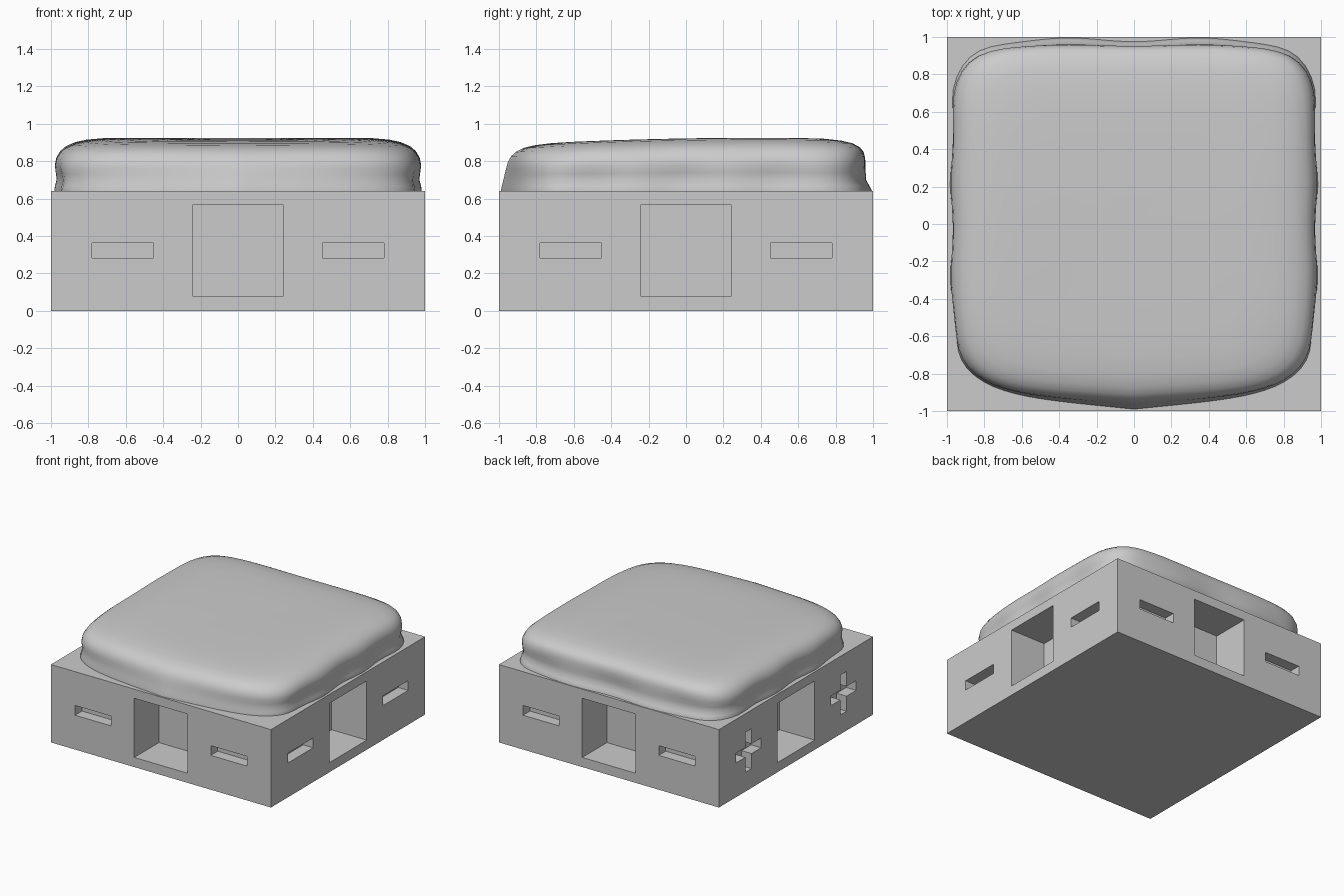
import bpy, bmesh, math
from mathutils import Matrix, Vector

if "Cube" in bpy.data.objects:
    bpy.data.objects.remove(bpy.data.objects["Cube"])

grey = bpy.data.materials.new("plain grey")
grey.diffuse_color = (0.6, 0.6, 0.6, 1)
grey.use_nodes = True
grey.node_tree.nodes["Principled BSDF"].inputs["Base Color"].default_value = grey.diffuse_color


def make_object(name, bm):
    bmesh.ops.recalc_face_normals(bm, faces=bm.faces)
    me = bpy.data.meshes.new(name)
    bm.to_mesh(me)
    bm.free()
    ob = bpy.data.objects.new(name, me)
    bpy.context.scene.collection.objects.link(ob)
    me.materials.append(grey)
    return ob


def rect(cx, cz, hw, hh):
    return [(cx - hw, cz - hh), (cx + hw, cz - hh), (cx + hw, cz + hh), (cx - hw, cz + hh)]


def cross(cx, cz, a, b):
    pts = [(-b, -a), (b, -a), (b, -b), (a, -b), (a, b), (b, b),
           (b, a), (-b, a), (-b, b), (-a, b), (-a, -b), (-b, -b)]
    return [(cx + x, cz + z) for x, z in pts]


def add_prism(bm, outline, depth, turn):
    # outline lies on the front face, pushed inward by depth, then turned to its side
    rot = Matrix.Rotation(turn, 4, 'Z')
    rings = [[bm.verts.new(rot @ Vector((x, y, z))) for x, z in outline]
             for y in (-1.1, -1 + depth)]
    bm.faces.new(rings[0])
    bm.faces.new(rings[1])
    n = len(outline)
    for i in range(n):
        j = (i + 1) % n
        bm.faces.new((rings[0][i], rings[0][j], rings[1][j], rings[1][i]))


# Base block
bm = bmesh.new()
bmesh.ops.create_cube(bm, size=1, matrix=Matrix.Translation((0, 0, 0.32)) @ Matrix.Diagonal((2, 2, 0.64, 1)))
base = make_object("base_block", bm)

# Recesses: door on every side, slots on three sides, crosses on the left side
bm = bmesh.new()
for side in range(4):  # front, right, back, left
    turn = side * math.pi / 2
    add_prism(bm, rect(0, 0.322, 0.243, 0.243), 0.32, turn)
    for s in (-1, 1):
        shape = cross(s * 0.617, 0.322, 0.164, 0.04) if side == 3 else rect(s * 0.617, 0.322, 0.164, 0.04)
        add_prism(bm, shape, 0.09, turn)
cutter = make_object("recess_cutter", bm)
cutter.hide_render = True

mod = base.modifiers.new("recesses", 'BOOLEAN')
mod.operation = 'DIFFERENCE'
mod.solver = 'EXACT'
mod.object = cutter
bpy.context.view_layer.update()
cut = bpy.data.meshes.new_from_object(base.evaluated_get(bpy.context.evaluated_depsgraph_get()))
base.modifiers.clear()
base.data = cut
bpy.data.objects.remove(cutter)

# Soft rounded slab: rings of (height, half width, front reach, back reach, waviness)
LEVELS = [
    (0.60, 0.970, 0.990, 0.985, 1.0), (0.64, 0.972, 0.990, 0.985, 1.0),
    (0.67, 0.968, 0.985, 0.970, 1.0), (0.70, 0.960, 0.978, 0.955, 0.9),
    (0.74, 0.966, 0.970, 0.953, 0.8), (0.78, 0.974, 0.962, 0.955, 0.5),
    (0.82, 0.968, 0.952, 0.955, 0.3), (0.855, 0.948, 0.935, 0.948, 0.2),
    (0.88, 0.920, 0.910, 0.930, 0.1), (0.902, 0.870, 0.870, 0.890, 0),
    (0.915, 0.810, 0.810, 0.830, 0), (0.923, 0.720, 0.720, 0.740, 0),
    (0.925, 0.600, 0.600, 0.620, 0), (0.923, 0.400, 0.400, 0.400, 0),
    (0.921, 0.200, 0.200, 0.200, 0),
]
SEG = 128


def slab_point(angle, level):
    z, hx, front, back, wave = level
    c, s = math.cos(angle), math.sin(angle)
    n = 7 if s > 0 else 5
    r = (abs(c) ** n + abs(s) ** n) ** (-1 / n)
    u, v = c * r, s * r
    x, y = u * hx, v * (back if s > 0 else front)
    # wavy sides and back, shallow point at the front
    x += 0.011 * wave * u * abs(u) ** 3 * math.cos(4 * math.pi * (y - 0.72))
    if v > 0:
        y -= 0.010 * wave * v ** 4 * math.cos(2 * math.pi * x / 0.7)
    else:
        y += (0.05 + 0.05 * wave) * abs(x) * abs(v) ** 4
    # top slopes down toward the front
    if z > 0.64:
        drop = 0.075 * (y - 0.4) ** 2 if y < 0.4 else 0.1 * (y - 0.4) ** 2
        z = 0.64 + (z - 0.64) * (1 - drop)
    return (x, y, z)


bm = bmesh.new()
rings = [[bm.verts.new(slab_point(2 * math.pi * i / SEG, lv)) for i in range(SEG)] for lv in LEVELS]
for a, b in zip(rings, rings[1:]):
    for i in range(SEG):
        j = (i + 1) % SEG
        bm.faces.new((a[i], a[j], b[j], b[i]))
bm.faces.new(rings[0])
top = bm.verts.new((0, 0, 0.918))
for i in range(SEG):
    bm.faces.new((rings[-1][i], rings[-1][(i + 1) % SEG], top))
slab = make_object("soft_slab", bm)

bpy.ops.object.select_all(action='DESELECT')
slab.select_set(True)
bpy.context.view_layer.objects.active = slab
bpy.ops.object.shade_smooth_by_angle(angle=math.radians(50))
